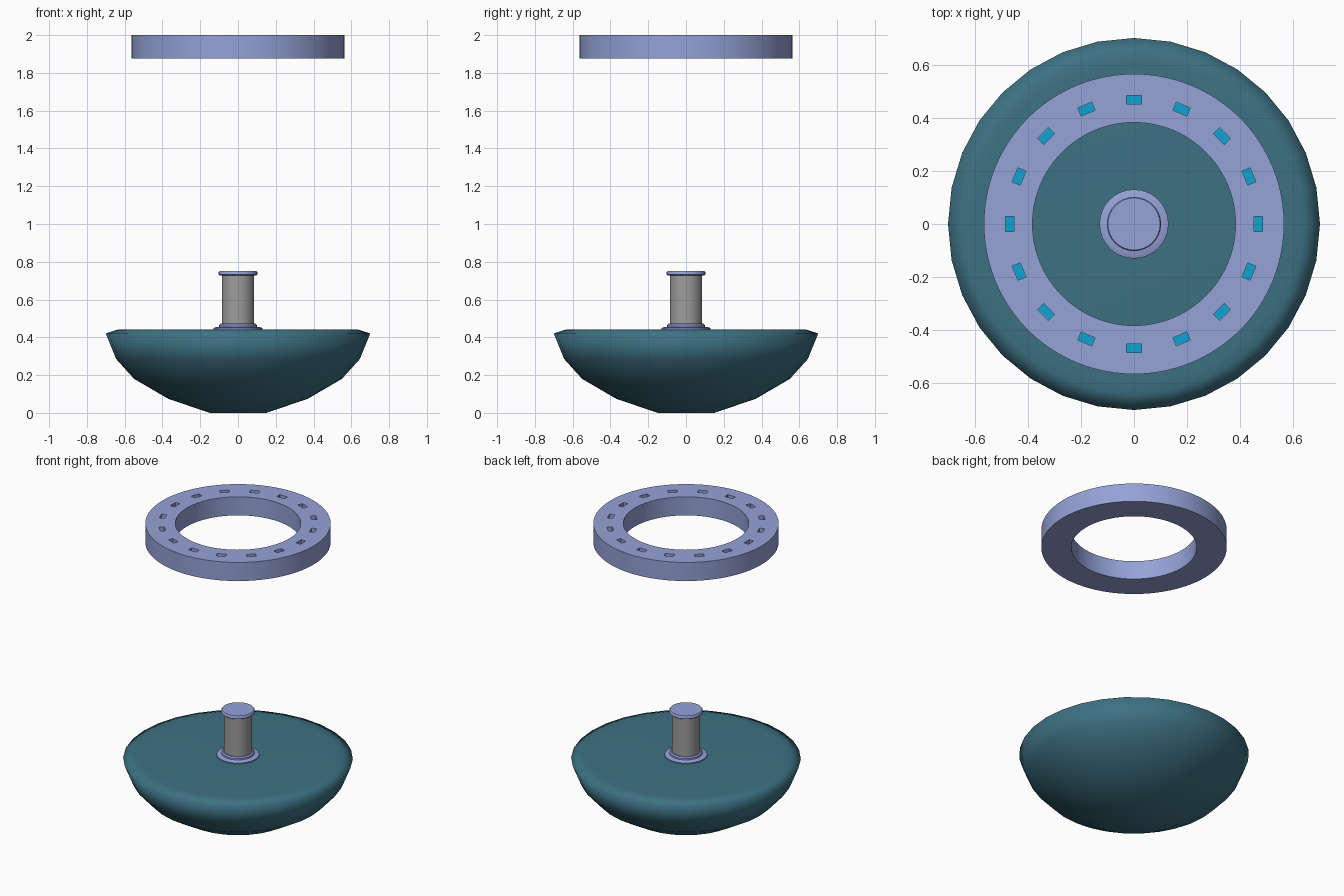
import bpy, bmesh, math
from mathutils import Matrix

if "Cube" in bpy.data.objects:
    bpy.data.objects.remove(bpy.data.objects["Cube"])


def material(name, r, g, b):
    m = bpy.data.materials.new(name)
    m.diffuse_color = (r, g, b, 1)
    m.use_nodes = True
    m.node_tree.nodes["Principled BSDF"].inputs["Base Color"].default_value = m.diffuse_color
    return m


LAVENDER = material("lavender", 0.30, 0.36, 0.68)
TEAL = material("dark teal", 0.047, 0.165, 0.225)
GREY = material("grey", 0.34, 0.34, 0.34)
CYAN = material("cyan", 0.005, 0.37, 0.64)


def make_object(name, bm, mat, angle=None):
    bmesh.ops.recalc_face_normals(bm, faces=bm.faces)
    me = bpy.data.meshes.new(name)
    bm.to_mesh(me)
    bm.free()
    me.materials.append(mat)
    ob = bpy.data.objects.new(name, me)
    bpy.context.collection.objects.link(ob)
    if angle is not None:
        smooth(ob, angle)
    return ob


def smooth(ob, angle):
    bpy.ops.object.select_all(action='DESELECT')
    ob.select_set(True)
    bpy.context.view_layer.objects.active = ob
    bpy.ops.object.shade_smooth_by_angle(angle=math.radians(angle))


def lathe(name, profile, sides, mat, angle, closed=False):
    """Spin (radius, z) points round z; open profiles get end caps."""
    bm = bmesh.new()
    rings = [[bm.verts.new((r * math.cos(2 * math.pi * i / sides),
                            r * math.sin(2 * math.pi * i / sides), z))
              for i in range(sides)] for r, z in profile]
    pairs = list(zip(rings, rings[1:]))
    if closed:
        pairs.append((rings[-1], rings[0]))
    else:
        bm.faces.new(rings[0])
        bm.faces.new(rings[-1])
    for a, b in pairs:
        for i in range(sides):
            j = (i + 1) % sides
            bm.faces.new((a[i], a[j], b[j], b[i]))
    return make_object(name, bm, mat, angle)


def boxes(name, z0, z1, length, width, mat):
    """Sixteen boxes in a circle, long side along the tangent."""
    bm = bmesh.new()
    for i in range(16):
        m = (Matrix.Rotation(math.tau * i / 16, 4, 'Z')
             @ Matrix.Translation((0.468, 0, (z0 + z1) / 2))
             @ Matrix.Diagonal((width, length, z1 - z0, 1)))
        bmesh.ops.create_cube(bm, size=1, matrix=m)
    return make_object(name, bm, mat)


# Bowl-shaped base with a flat top
lathe("base_bowl", [(0.15, 0), (0.37, 0.075), (0.55, 0.18), (0.645, 0.285),
                    (0.70, 0.42), (0.64, 0.44), (0.60, 0.442)], 32, TEAL, 110)

# Centre post: flange, collar, column and cap
lathe("post_flange", [(0.13, 0.435), (0.13, 0.449), (0.115, 0.455)], 32, LAVENDER, 40)
lathe("post_collar", [(0.10, 0.45), (0.10, 0.465), (0.093, 0.472)], 32, LAVENDER, 40)
lathe("post_column", [(0.086, 0.46), (0.086, 0.735)], 32, GREY, 40)
lathe("post_cap", [(0.095, 0.727), (0.102, 0.732), (0.102, 0.746), (0.098, 0.751)],
      32, LAVENDER, 40)

# Floating ring with sixteen recessed slots
ring = lathe("floating_ring", [(0.565, 1.875), (0.565, 2.0), (0.382, 2.0), (0.382, 1.875)],
             96, LAVENDER, 40, closed=True)
cutter = boxes("slot_cutter", 1.95, 2.05, 0.057, 0.033, LAVENDER)
cutter.hide_render = True
cut = ring.modifiers.new("slots", 'BOOLEAN')
cut.operation = 'DIFFERENCE'
cut.solver = 'EXACT'
cut.object = cutter
bpy.context.view_layer.objects.active = ring
bpy.ops.object.modifier_apply(modifier=cut.name)
bpy.data.objects.remove(cutter)
smooth(ring, 40)

# Cyan lights on the slot floors
boxes("slot_lights", 1.947, 1.954, 0.0565, 0.0325, CYAN)
